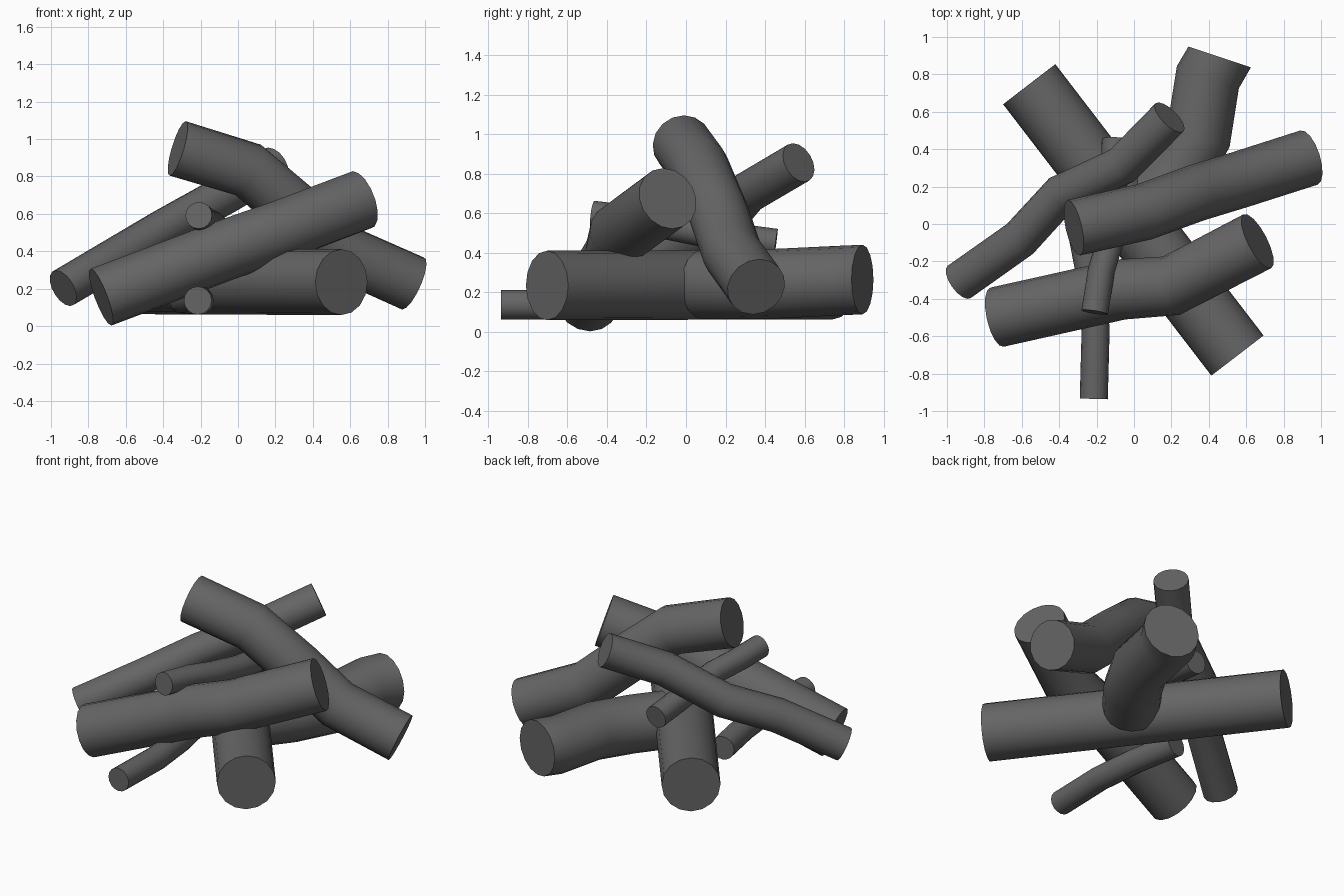
import bpy, bmesh, math
from mathutils import Vector

if "Cube" in bpy.data.objects:
    bpy.data.objects.remove(bpy.data.objects["Cube"])

SIDES = 16
bark = bpy.data.materials.new("dark_bark")
bark.diffuse_color = (0.13, 0.13, 0.13, 1)
bark.use_nodes = True
bark.node_tree.nodes["Principled BSDF"].inputs["Base Color"].default_value = bark.diffuse_color

def log(name, radius, path, end_dir=None):
    """Tube of constant radius with rings square to the path, closed by flat ends."""
    pts = [Vector(p) for p in path]
    n = len(pts)
    bm = bmesh.new()
    rings = []
    for i, p in enumerate(pts):
        a = (p - pts[i - 1]).normalized() if i > 0 else Vector()
        b = (pts[i + 1] - p).normalized() if i < n - 1 else Vector()
        t = (a + b).normalized()
        if end_dir and i == n - 1:
            t = Vector(end_dir).normalized()
        u = t.cross(Vector((0, 0, 1))).normalized()
        v = u.cross(t)
        rings.append([bm.verts.new(p + radius * (math.cos(k * math.tau / SIDES) * u
                                                 + math.sin(k * math.tau / SIDES) * v))
                      for k in range(SIDES)])
    for r, s in zip(rings, rings[1:]):
        for k in range(SIDES):
            j = (k + 1) % SIDES
            bm.faces.new((r[k], r[j], s[j], s[k]))
    bm.faces.new(rings[0][::-1])
    bm.faces.new(rings[-1])
    bmesh.ops.recalc_face_normals(bm, faces=bm.faces[:])
    me = bpy.data.meshes.new(name)
    bm.to_mesh(me)
    bm.free()
    me.materials.append(bark)
    ob = bpy.data.objects.new(name, me)
    bpy.context.collection.objects.link(ob)
    bpy.context.view_layer.objects.active = ob
    ob.select_set(True)
    bpy.ops.object.shade_smooth_by_angle(angle=math.radians(40))
    ob.select_set(False)

# Thick logs lying on the ground
log("base_log", 0.176, [(0.553, -0.703, 0.235), (-0.56, 0.747, 0.24)])
log("back_log", 0.176, [(0.09, 0.085, 0.24), (0.22, 0.25, 0.24), (0.345, 0.47, 0.245),
                        (0.395, 0.785, 0.26), (0.458, 0.893, 0.265)], (0.316, 0.949, 0))

# Thick logs leaning on the pile
log("front_log", 0.162, [(-0.732, -0.498, 0.155), (-0.07, -0.35, 0.405),
                         (0.20, -0.33, 0.50), (0.66, -0.092, 0.675)])
log("top_log", 0.152, [(-0.322, -0.02, 0.95), (0.055, 0.065, 0.835), (0.33, 0.165, 0.60),
                       (0.56, 0.235, 0.395), (0.935, 0.355, 0.228)])

# Branch leaning across the left side
log("long_branch", 0.106, [(-0.935, -0.31, 0.203), (-0.61, -0.08, 0.395), (-0.39, 0.16, 0.525),
                           (-0.065, 0.312, 0.705), (0.19, 0.57, 0.857)])

# Thin sticks
log("lower_stick", 0.075, [(-0.215, -0.935, 0.137), (-0.205, -0.56, 0.137),
                           (-0.235, -0.27, 0.138), (-0.295, 0.04, 0.14)])
log("upper_stick", 0.072, [(-0.21, -0.472, 0.592), (-0.175, -0.25, 0.565),
                           (-0.13, -0.10, 0.54), (-0.11, 0.15, 0.49), (-0.10, 0.455, 0.45)])
